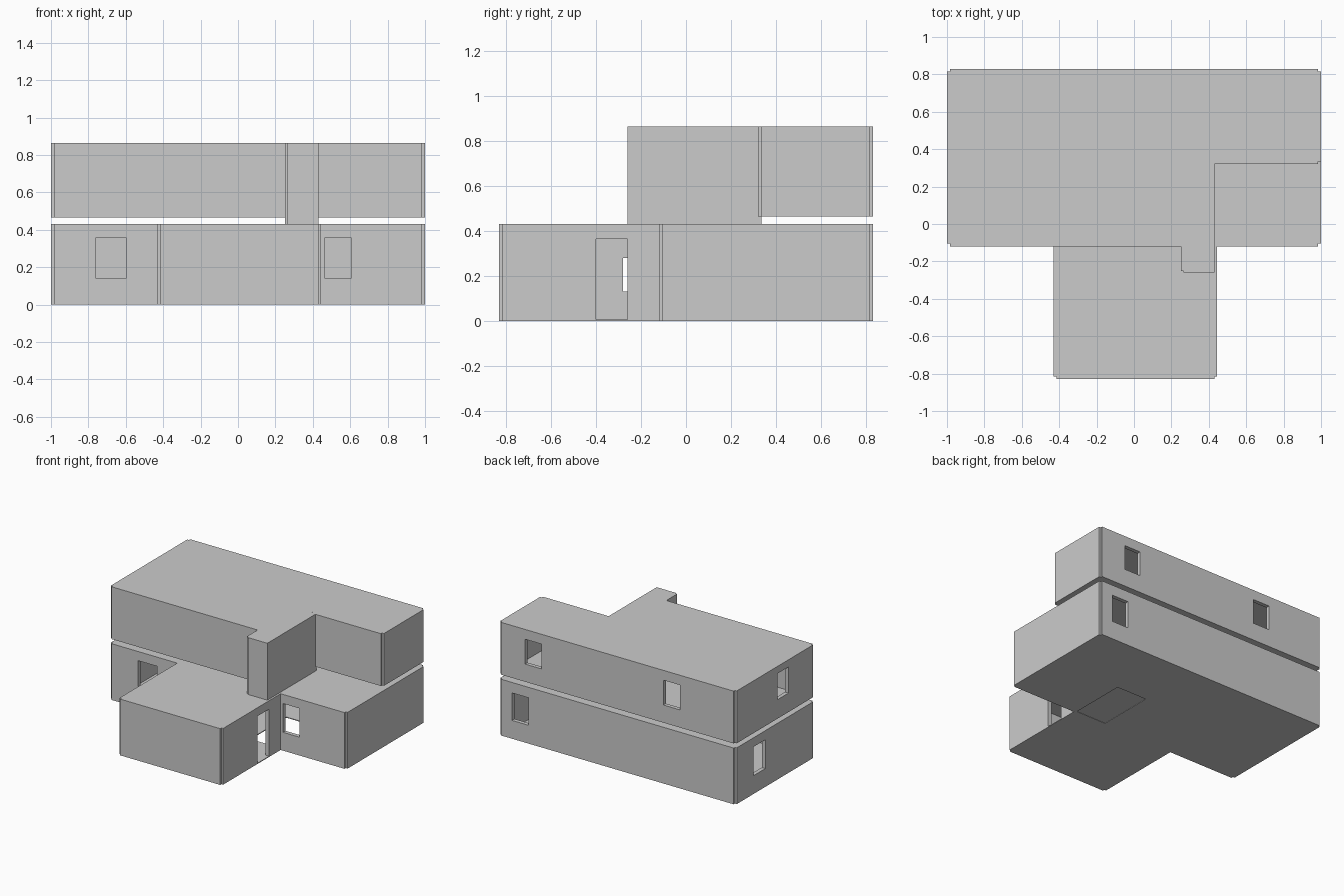
import bpy, bmesh
from mathutils import Vector, Matrix

if "Cube" in bpy.data.objects:
    bpy.data.objects.remove(bpy.data.objects["Cube"])

T = 0.03      # wall thickness
S = 0.006     # slab thickness


def add_box(bm, lo, hi):
    lo, hi = Vector(lo), Vector(hi)
    size = hi - lo
    bmesh.ops.create_cube(bm, size=1, matrix=Matrix.Translation((lo + hi) / 2)
                          @ Matrix.Diagonal((*size, 1)))


def finish(name, bm):
    mesh = bpy.data.meshes.new(name)
    bm.to_mesh(mesh)
    bm.free()
    bpy.context.collection.objects.link(bpy.data.objects.new(name, mesh))


def wall(name, axis, at, start, end, z0, z1, openings=()):
    """Straight wall along x or y with (start, end, bottom, top) openings."""
    bm = bmesh.new()

    def piece(s0, s1, low, high):
        if s1 - s0 < 1e-5 or high - low < 1e-5:
            return
        if axis == 'x':
            add_box(bm, (s0, at - T / 2, low), (s1, at + T / 2, high))
        else:
            add_box(bm, (at - T / 2, s0, low), (at + T / 2, s1, high))

    cursor = start
    for s0, s1, low, high in sorted(openings):
        piece(cursor, s0, z0, z1)
        piece(s0, s1, z0, low)
        piece(s0, s1, high, z1)
        cursor = s1
    piece(cursor, end, z0, z1)
    finish(name, bm)


def slab(name, z0, rects):
    bm = bmesh.new()
    for x0, x1, y0, y1 in rects:
        add_box(bm, (x0, y0, z0), (x1, y1, z0 + S))
    finish(name, bm)


# ground storey walls
G = (0, 0.43)
wall("ground_back_wall", 'x', 0.815, -0.985, 0.985, *G, [(0.75, 0.89, 0.14, 0.35)])
wall("ground_left_wall", 'y', -0.985, -0.105, 0.815, *G, [(0.47, 0.61, 0.14, 0.36)])
wall("ground_right_wall", 'y', 0.985, -0.105, 0.815, *G)
wall("ground_front_left_wall", 'x', -0.105, -0.985, -0.415, *G, [(-0.76, -0.6, 0.14, 0.36)])
wall("ground_front_right_wall", 'x', -0.105, 0.43, 0.985, *G, [(0.465, 0.605, 0.14, 0.36)])

# front wing walls
wall("wing_front_wall", 'x', -0.815, -0.415, 0.43, *G)
wall("wing_left_wall", 'y', -0.415, -0.815, -0.105, *G, [(-0.28, -0.14, 0.13, 0.28)])
wall("wing_right_wall", 'y', 0.43, -0.815, -0.105, *G, [(-0.4, -0.26, S, 0.365)])

# ground floor with its opening, and the ceiling
slab("ground_floor", 0, [(-0.985, 0.175, -0.105, 0.815), (0.43, 0.985, -0.105, 0.815),
                         (0.175, 0.43, 0.335, 0.815), (-0.415, 0.43, -0.815, -0.105)])
slab("ground_ceiling", G[1] - S, [(-0.985, 0.985, -0.105, 0.815),
                                  (-0.415, 0.43, -0.815, -0.105)])

# upper storey walls
U = (0.465, 0.865)
wall("upper_back_wall", 'x', 0.815, -0.985, 0.985, *U,
     [(-0.53, -0.39, 0.6, 0.79), (0.64, 0.78, 0.6, 0.79)])
wall("upper_left_wall", 'y', -0.985, -0.105, 0.815, *U, [(0.19, 0.32, 0.61, 0.81)])
wall("upper_right_wall", 'y', 0.985, 0.335, 0.815, *U)
wall("upper_front_left_wall", 'x', -0.105, -0.985, 0.265, *U)
wall("upper_front_right_wall", 'x', 0.335, 0.415, 0.985, *U)

# stairwell
wall("stairwell_left_wall", 'y', 0.265, -0.25, 0.335, 0.43, 0.865)
wall("stairwell_right_wall", 'y', 0.415, -0.26, 0.335, 0.43, 0.865)
wall("stairwell_front_wall", 'x', -0.245, 0.265, 0.415, 0.43, 0.865)
wall("stairwell_back_riser", 'x', 0.32, 0.265, 0.415, 0.43, 0.465 + S)

# upper floor and roof
upper = [(-0.985, 0.265, -0.105, 0.815), (0.265, 0.985, 0.335, 0.815)]
slab("upper_floor", U[0], upper)
slab("roof", U[1] - S, upper + [(0.265, 0.415, -0.25, 0.335)])
